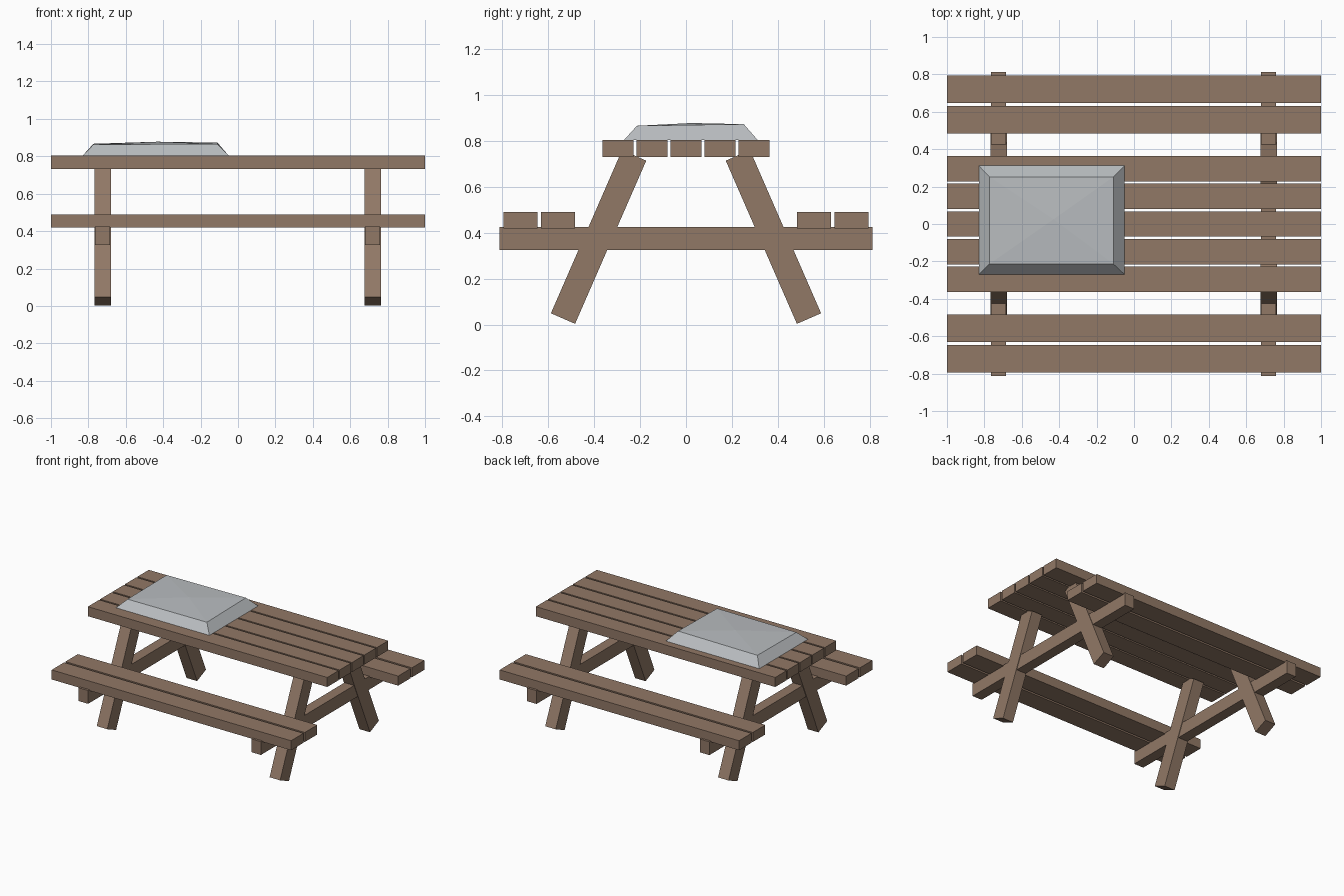
import bpy
import bmesh
from math import atan2
from mathutils import Matrix, Vector

if "Cube" in bpy.data.objects:
    bpy.data.objects.remove(bpy.data.objects["Cube"])


def make_material(name, rgb):
    mat = bpy.data.materials.new(name)
    mat.use_nodes = True
    mat.diffuse_color = (*rgb, 1)
    mat.node_tree.nodes["Principled BSDF"].inputs["Base Color"].default_value = (*rgb, 1)
    return mat


wood = make_material("brown_wood", (0.283, 0.188, 0.133))
cloth = make_material("pale_grey", (0.485, 0.508, 0.527))


def add_object(name, bm, mat):
    bmesh.ops.recalc_face_normals(bm, faces=bm.faces)
    mesh = bpy.data.meshes.new(name)
    bm.to_mesh(mesh)
    bm.free()
    mesh.materials.append(mat)
    obj = bpy.data.objects.new(name, mesh)
    bpy.context.collection.objects.link(obj)
    return obj


def add_box(name, center, size, tilt=0):
    bm = bmesh.new()
    matrix = (Matrix.Translation(center) @ Matrix.Rotation(tilt, 4, "X")
              @ Matrix.Diagonal((*size, 1)))
    bmesh.ops.create_cube(bm, size=1, matrix=matrix)
    return add_object(name, bm, wood)


# Table top: five long planks
for i in range(5):
    add_box(f"top_plank_{i + 1}", (0, (i - 2) * 0.148, 0.767), (2, 0.135, 0.072))

# Benches: two planks on each side
for side, label in ((-1, "front"), (1, "back")):
    for y, place in ((0.557, "inner"), (0.721, "outer")):
        add_box(f"{label}_bench_{place}_plank", (0, side * y, 0.454), (2, 0.148, 0.072))

# Supports: cross beam and two slanted legs at each end
foot, head = Vector((0, 0.536, 0.026)), Vector((0, 0.226, 0.737))
run = head - foot
for x, end in ((-0.724, "right"), (0.72, "left")):
    add_box(f"{end}_cross_beam", (x, 0, 0.375), (0.08, 1.624, 0.1))
    for side, label in ((-1, "front"), (1, "back")):
        middle = (foot + head) / 2
        add_box(f"{label}_{end}_leg", (x, side * middle.y, middle.z),
                (0.088, 0.115, run.length), side * atan2(-run.y, run.z))

# Shallow cover lying on the table: sloped rim and slightly peaked top
bm = bmesh.new()
base = [bm.verts.new((x, y, 0.804)) for x, y in
        ((-0.83, -0.27), (-0.05, -0.27), (-0.05, 0.312), (-0.83, 0.312))]
rim = [bm.verts.new(p) for p in
       ((-0.773, -0.214, 0.863), (-0.11, -0.214, 0.866),
        (-0.11, 0.252, 0.873), (-0.773, 0.252, 0.867))]
peak = bm.verts.new((-0.43, 0.025, 0.878))
for i in range(4):
    j = (i + 1) % 4
    bm.faces.new((base[i], base[j], rim[j], rim[i]))
    bm.faces.new((rim[i], rim[j], peak))
add_object("table_cover", bm, cloth)
